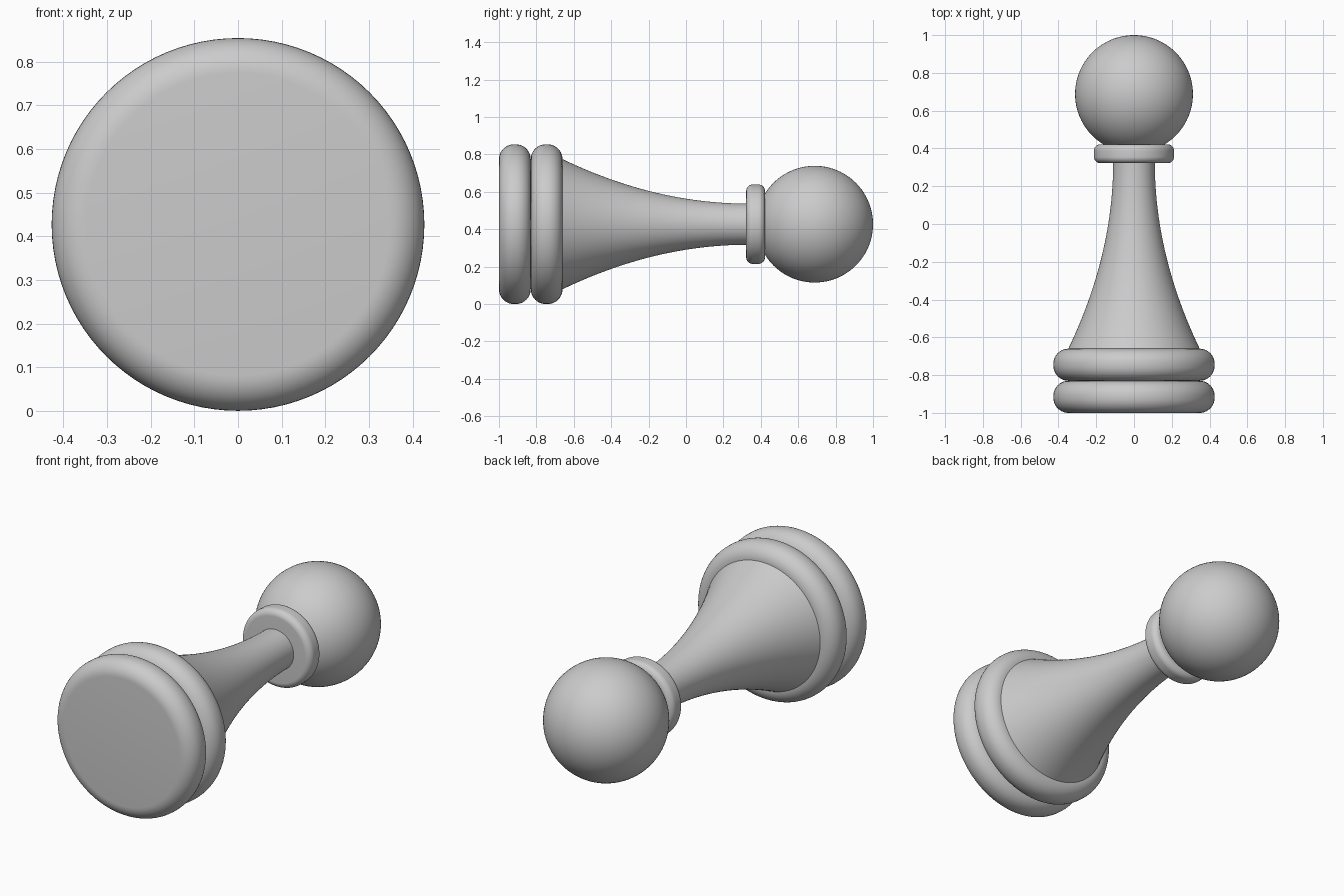
import bpy, bmesh, math

cube = bpy.data.objects.get("Cube")
if cube:
    bpy.data.objects.remove(cube, do_unlink=True)

AXIS_Z = 0.427  # height of the axis the piece lies along
SEGMENTS = 96

grey = bpy.data.materials.new("plain_grey")
grey.use_nodes = True
grey.diffuse_color = (0.6, 0.6, 0.6, 1)
grey.node_tree.nodes["Principled BSDF"].inputs["Base Color"].default_value = grey.diffuse_color


def lathe(name, profile):
    """Spin (radius, y) points around the lying axis."""
    bm = bmesh.new()
    verts = [bm.verts.new((r, y, AXIS_Z)) for r, y in profile]
    edges = [bm.edges.new(pair) for pair in zip(verts, verts[1:])]
    bmesh.ops.spin(bm, geom=verts + edges, cent=(0, 0, AXIS_Z), axis=(0, 1, 0),
                   angle=math.tau, steps=SEGMENTS)
    bmesh.ops.remove_doubles(bm, verts=bm.verts, dist=0.0001)
    bmesh.ops.recalc_face_normals(bm, faces=bm.faces)
    mesh = bpy.data.meshes.new(name)
    bm.to_mesh(mesh)
    bm.free()
    mesh.materials.append(grey)
    obj = bpy.data.objects.new(name, mesh)
    bpy.context.collection.objects.link(obj)
    bpy.ops.object.select_all(action="DESELECT")
    obj.select_set(True)
    bpy.context.view_layer.objects.active = obj
    bpy.ops.object.shade_smooth_by_angle(angle=math.radians(40))
    return obj


def arc(r, y, radius, start, end, steps):
    """Profile arc; angles in degrees, -90 faces the front."""
    angles = [math.radians(start + (end - start) * i / steps) for i in range(steps + 1)]
    return [(r + radius * math.cos(a), y + radius * math.sin(a)) for a in angles]


def rounded_disc(name, radius, y0, y1, fillet):
    inner = radius - fillet
    lathe(name, [(0, y0)] + arc(inner, y0 + fillet, fillet, -90, 0, 10)
          + arc(inner, y1 - fillet, fillet, 0, 90, 10) + [(0, y1)])


# Two stacked base rings and the collar
rounded_disc("base_ring_lower", 0.427, -1.0, -0.83, 0.08)
rounded_disc("base_ring_upper", 0.427, -0.83, -0.66, 0.08)
rounded_disc("collar", 0.212, 0.322, 0.422, 0.034)

# Flared stem, narrowing towards the collar
stem = [(0.11 + 0.24 * (1 - i / 24) ** 2, -0.665 + 0.995 * i / 24) for i in range(25)]
lathe("stem", [(0, -0.665)] + stem + [(0, 0.33)])

# Ball head
lathe("head", arc(0, 0.688, 0.312, -90, 90, 48))
